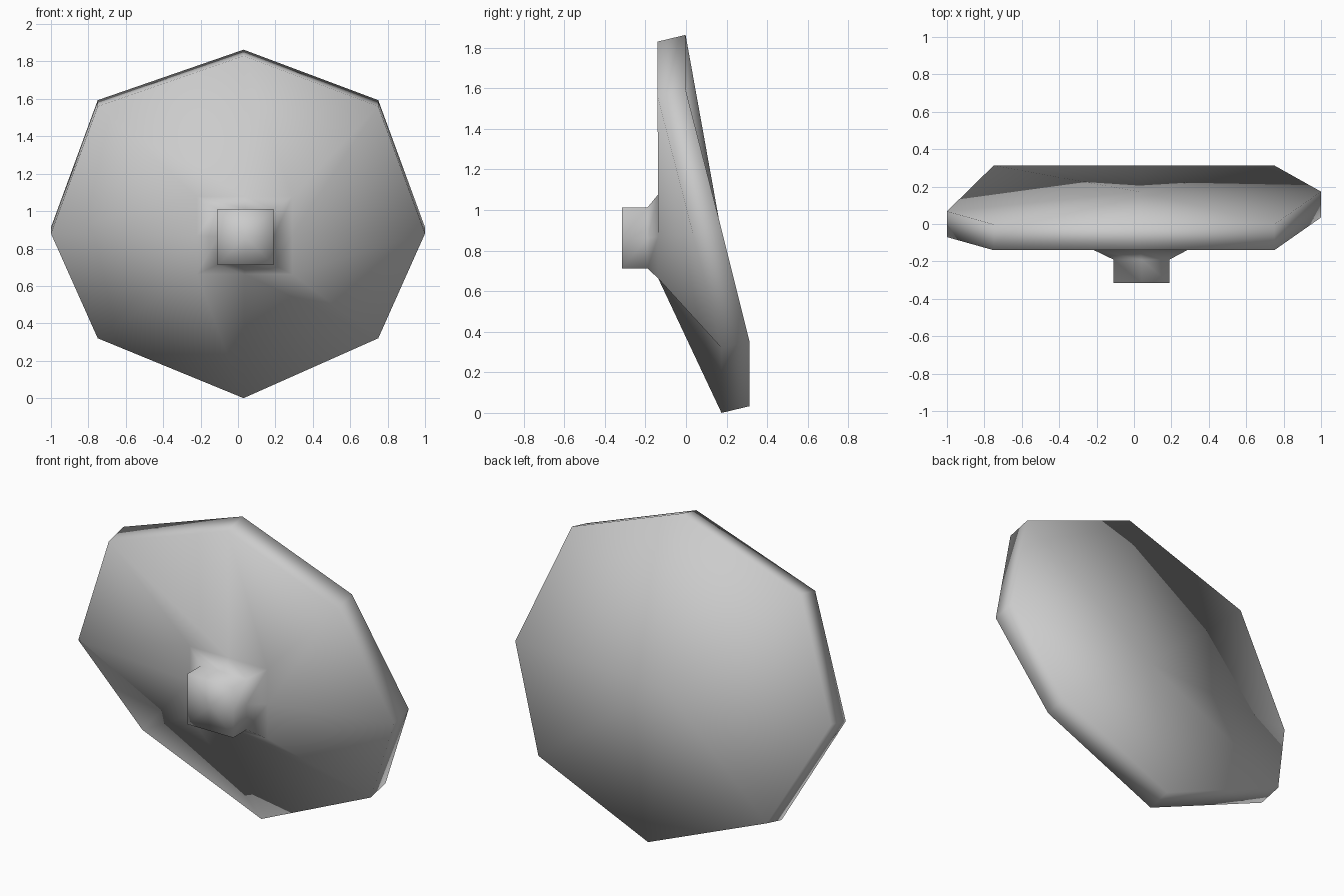
import bpy, bmesh

if "Cube" in bpy.data.objects:
    bpy.data.objects.remove(bpy.data.objects["Cube"])

GREY = bpy.data.materials.new("light grey")
GREY.diffuse_color = (0.6, 0.6, 0.6, 1)
GREY.use_nodes = True
GREY.node_tree.nodes["Principled BSDF"].inputs["Base Color"].default_value = GREY.diffuse_color


def square(cx, cz, hx, hz, y):
    """Eight points around a rectangle, starting at top middle, going clockwise from the front."""
    steps = [(0, 1), (1, 1), (1, 0), (1, -1), (0, -1), (-1, -1), (-1, 0), (-1, 1)]
    return [(cx + a * hx, y, cz + b * hz) for a, b in steps]


# octagonal dish rim: front loop, with back loop pushed backwards and slightly up
front_rim = [(0.03, -0.14, 1.83), (0.75, -0.14, 1.56), (1.0, 0.035, 0.88), (0.75, 0.175, 0.32),
             (0.03, 0.175, 0.0), (-0.75, 0.175, 0.32), (-1.0, -0.07, 0.88), (-0.75, -0.14, 1.56)]
back_rim = [(x, y + 0.138, z + 0.033) for x, y, z in front_rim]

# loops from the back rim through the collar to the end of the square mount
loops = [back_rim, front_rim,
         square(0.035, 0.87, 0.255, 0.207, -0.137),
         square(0.04, 0.862, 0.15, 0.15, -0.19),
         square(0.04, 0.862, 0.15, 0.15, -0.316)]

bm = bmesh.new()
rings = [[bm.verts.new(p) for p in loop] for loop in loops]
for a, b in zip(rings, rings[1:]):
    for i in range(8):
        j = (i + 1) % 8
        bm.faces.new((a[i], a[j], b[j], b[i]))

# back fan and mount end cap
for ring, centre in ((rings[0], (0.03, 0.172, 0.9)), (rings[-1], (0.04, -0.316, 0.862))):
    c = bm.verts.new(centre)
    for i in range(8):
        bm.faces.new((ring[i], ring[(i + 1) % 8], c))

bmesh.ops.recalc_face_normals(bm, faces=bm.faces)
for f in bm.faces:
    f.smooth = True

mesh = bpy.data.meshes.new("dish")
bm.to_mesh(mesh)
bm.free()
mesh.materials.append(GREY)
dish = bpy.data.objects.new("dish", mesh)
bpy.context.collection.objects.link(dish)
